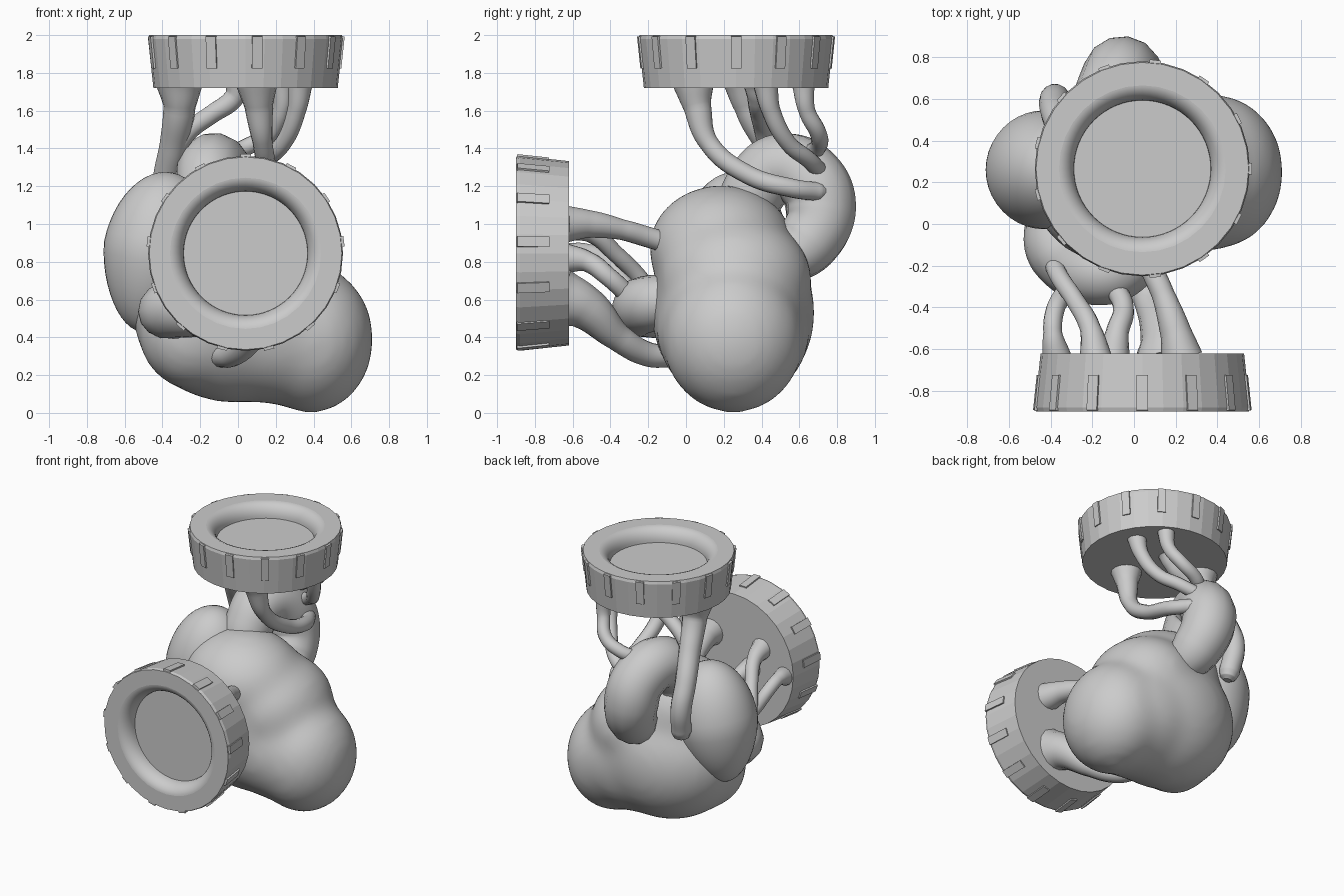
import bpy, bmesh, math
from mathutils import Matrix, Vector

if "Cube" in bpy.data.objects:
    bpy.data.objects.remove(bpy.data.objects["Cube"])

grey = bpy.data.materials.new("plain grey")
grey.diffuse_color = (0.6, 0.6, 0.6, 1)
grey.use_nodes = True
grey.node_tree.nodes["Principled BSDF"].inputs["Base Color"].default_value = grey.diffuse_color


def activate(ob):
    bpy.ops.object.select_all(action='DESELECT')
    ob.select_set(True)
    bpy.context.view_layer.objects.active = ob


def finish(bm, name, smooth=None, matrix=None):
    me = bpy.data.meshes.new(name)
    bm.to_mesh(me)
    bm.free()
    ob = bpy.data.objects.new(name, me)
    bpy.context.collection.objects.link(ob)
    me.materials.append(grey)
    if matrix:
        ob.matrix_world = matrix
    if smooth:
        activate(ob)
        bpy.ops.object.shade_smooth_by_angle(angle=math.radians(smooth))
    return ob


def lathe(name, profile, steps, matrix, smooth=None):
    bm = bmesh.new()
    vs = [bm.verts.new((r, 0, z)) for r, z in profile]
    es = [bm.edges.new(p) for p in zip(vs, vs[1:])]
    bmesh.ops.spin(bm, geom=vs + es, cent=(0, 0, 0), axis=(0, 0, 1),
                   angle=2 * math.pi, steps=steps)
    bmesh.ops.remove_doubles(bm, verts=bm.verts, dist=1e-4)
    bmesh.ops.recalc_face_normals(bm, faces=bm.faces)
    return finish(bm, name, smooth, matrix)


def ring(name, matrix, first_rib):
    # faceted outer rim with solid back
    lathe(name + "_rim", [(0, -0.28), (0.488, -0.28), (0.516, -0.02),
                          (0.51, 0), (0.40, 0)], 32, matrix)
    # rounded inner lip and recessed floor
    lip = [(0.328 + 0.08 * (1 - math.cos(a)), -0.10 + 0.099 * math.sin(a))
           for a in [math.pi / 2 * i / 8 for i in range(9)]]
    lathe(name + "_lip", lip[::-1] + [(0, -0.10)], 64, matrix, 40)
    # thirteen grip ribs
    bm = bmesh.new()
    for i in range(13):
        m = (Matrix.Rotation(first_rib + 2 * math.pi * i / 13, 4, 'Z')
             @ Matrix.Translation((0.501, 0, -0.09))
             @ Matrix.Rotation(math.radians(6), 4, 'Y')
             @ Matrix.Diagonal((0.03, 0.055, 0.17, 1)))
        bmesh.ops.create_cube(bm, size=1, matrix=m)
    finish(bm, name + "_ribs", None, matrix)


def tube(name, pts):
    # path points are x, y, z, radius; the far end is rounded off
    a, b = Vector(pts[-2][:3]), Vector(pts[-1][:3])
    r = pts[-1][3]
    d = (b - a).normalized()
    pts = pts + [(*(b + d * r * 0.6), r * 0.8), (*(b + d * r * 0.9), r * 0.4)]
    cu = bpy.data.curves.new(name, 'CURVE')
    cu.dimensions = '3D'
    cu.bevel_depth = 1
    cu.bevel_resolution = 5
    cu.resolution_u = 10
    cu.use_fill_caps = True
    sp = cu.splines.new('BEZIER')
    sp.bezier_points.add(len(pts) - 1)
    for bp, p in zip(sp.bezier_points, pts):
        bp.co = p[:3]
        bp.radius = p[3]
        bp.handle_left_type = bp.handle_right_type = 'AUTO'
    cu.materials.append(grey)
    ob = bpy.data.objects.new(name, cu)
    bpy.context.collection.objects.link(ob)
    activate(ob)
    bpy.ops.object.convert(target='MESH')
    bpy.ops.object.shade_smooth_by_angle(angle=math.radians(50))


# fleshy main body: blended ellipsoids
bm = bmesh.new()
for c, s in [((-0.02, 0.25, 0.53), (0.54, 0.435, 0.48)),
             ((0.385, 0.25, 0.39), (0.335, 0.375, 0.395)),
             ((0.20, 0.25, 0.44), (0.42, 0.41, 0.395)),
             ((-0.24, 0.12, 0.43), (0.29, 0.27, 0.31)),
             ((-0.08, 0.19, 0.87), (0.42, 0.39, 0.34)),
             ((0.14, 0.26, 0.71), (0.37, 0.41, 0.34))]:
    bmesh.ops.create_icosphere(bm, subdivisions=4, radius=1,
                               matrix=Matrix.Translation(c) @ Matrix.Diagonal((*s, 1)))
body = finish(bm, "main_body")
rm = body.modifiers.new("blend", 'REMESH')
rm.mode = 'VOXEL'
rm.voxel_size = 0.03
sm = body.modifiers.new("soften", 'SMOOTH')
sm.factor = 0.5
sm.iterations = 35
activate(body)
bpy.ops.object.convert(target='MESH')
bpy.ops.object.shade_smooth_by_angle(angle=math.radians(60))

# side lobe, narrowing towards its lower tip
bm = bmesh.new()
bmesh.ops.create_uvsphere(bm, u_segments=40, v_segments=24, radius=1)
for v in bm.verts:
    k = 1 + 0.18 * min(v.co.z, 0)
    v.co = Vector((v.co.x * 0.285 * k, v.co.y * 0.285 * k, v.co.z * 0.43))
finish(bm, "side_lobe", 60, Matrix.Translation((-0.43, 0.26, 0.85))
       @ Matrix.Rotation(math.radians(11), 4, 'Y'))

# thick arches at the back and the front
tube("back_arch", [(-0.17, 0.31, 0.98, 0.16), (-0.16, 0.36, 1.17, 0.17),
                   (-0.14, 0.50, 1.30, 0.18), (-0.08, 0.67, 1.22, 0.185),
                   (-0.05, 0.715, 1.06, 0.185), (-0.01, 0.64, 0.90, 0.17),
                   (0.02, 0.52, 0.81, 0.14)])
tube("front_arch", [(-0.40, 0.02, 0.53, 0.13), (-0.36, -0.13, 0.545, 0.155),
                    (-0.18, -0.235, 0.56, 0.155), (-0.03, -0.18, 0.58, 0.15),
                    (0.03, -0.02, 0.60, 0.13)])

# slim vessels hanging from the top ring
tube("top_vessel_1", [(0.10, 0.04, 1.74, 0.11), (0.11, 0.06, 1.62, 0.075),
                      (0.13, 0.12, 1.43, 0.052), (0.16, 0.33, 1.26, 0.05),
                      (0.16, 0.56, 1.19, 0.05), (0.09, 0.70, 1.17, 0.05)])
tube("top_vessel_2", [(0.33, 0.42, 1.74, 0.065), (0.31, 0.45, 1.60, 0.05),
                      (0.24, 0.54, 1.43, 0.045), (0.14, 0.65, 1.34, 0.045),
                      (0.03, 0.71, 1.28, 0.045)])
tube("top_vessel_3", [(0.24, 0.62, 1.74, 0.06), (0.23, 0.64, 1.60, 0.045),
                      (0.17, 0.70, 1.48, 0.045), (0.05, 0.70, 1.41, 0.045),
                      (-0.04, 0.65, 1.37, 0.045)])
tube("top_vessel_4", [(-0.31, 0.32, 1.76, 0.13), (-0.31, 0.34, 1.62, 0.085),
                      (-0.34, 0.44, 1.42, 0.075), (-0.38, 0.55, 1.22, 0.072),
                      (-0.38, 0.60, 1.06, 0.072), (-0.36, 0.57, 0.88, 0.07)])
tube("top_vessel_5", [(0.01, 0.38, 1.75, 0.08), (-0.02, 0.38, 1.67, 0.055),
                      (-0.14, 0.39, 1.58, 0.05), (-0.25, 0.41, 1.50, 0.05),
                      (-0.33, 0.43, 1.40, 0.05)])

# slim vessels behind the front ring
tube("front_vessel_1", [(0.23, -0.64, 1.00, 0.10), (0.20, -0.52, 1.00, 0.075),
                        (0.14, -0.34, 0.97, 0.055), (0.08, -0.20, 0.93, 0.055),
                        (0.05, -0.10, 0.90, 0.055)])
tube("front_vessel_2", [(0.16, -0.67, 0.61, 0.16), (0.15, -0.54, 0.56, 0.12),
                        (0.07, -0.36, 0.40, 0.075), (-0.03, -0.20, 0.31, 0.065),
                        (-0.09, -0.08, 0.30, 0.06)])
tube("front_vessel_3", [(-0.18, -0.66, 0.99, 0.08), (-0.21, -0.50, 0.95, 0.05),
                        (-0.28, -0.37, 0.84, 0.045), (-0.36, -0.25, 0.72, 0.045),
                        (-0.39, -0.18, 0.62, 0.045)])
tube("front_vessel_4", [(-0.37, -0.64, 0.83, 0.07), (-0.39, -0.52, 0.85, 0.045),
                        (-0.38, -0.42, 0.80, 0.045), (-0.34, -0.34, 0.70, 0.045),
                        (-0.28, -0.26, 0.60, 0.045)])
tube("front_vessel_5", [(-0.10, -0.64, 0.82, 0.08), (-0.08, -0.52, 0.80, 0.055),
                        (-0.05, -0.41, 0.72, 0.05), (-0.09, -0.30, 0.62, 0.05)])

# the two ribbed rings
ring("top_ring", Matrix.Translation((0.04, 0.265, 2.0)), 0)
ring("front_ring", Matrix.Translation((0.04, -0.90, 0.845))
     @ Matrix.Rotation(math.pi / 2, 4, 'X'), math.pi / 2)
